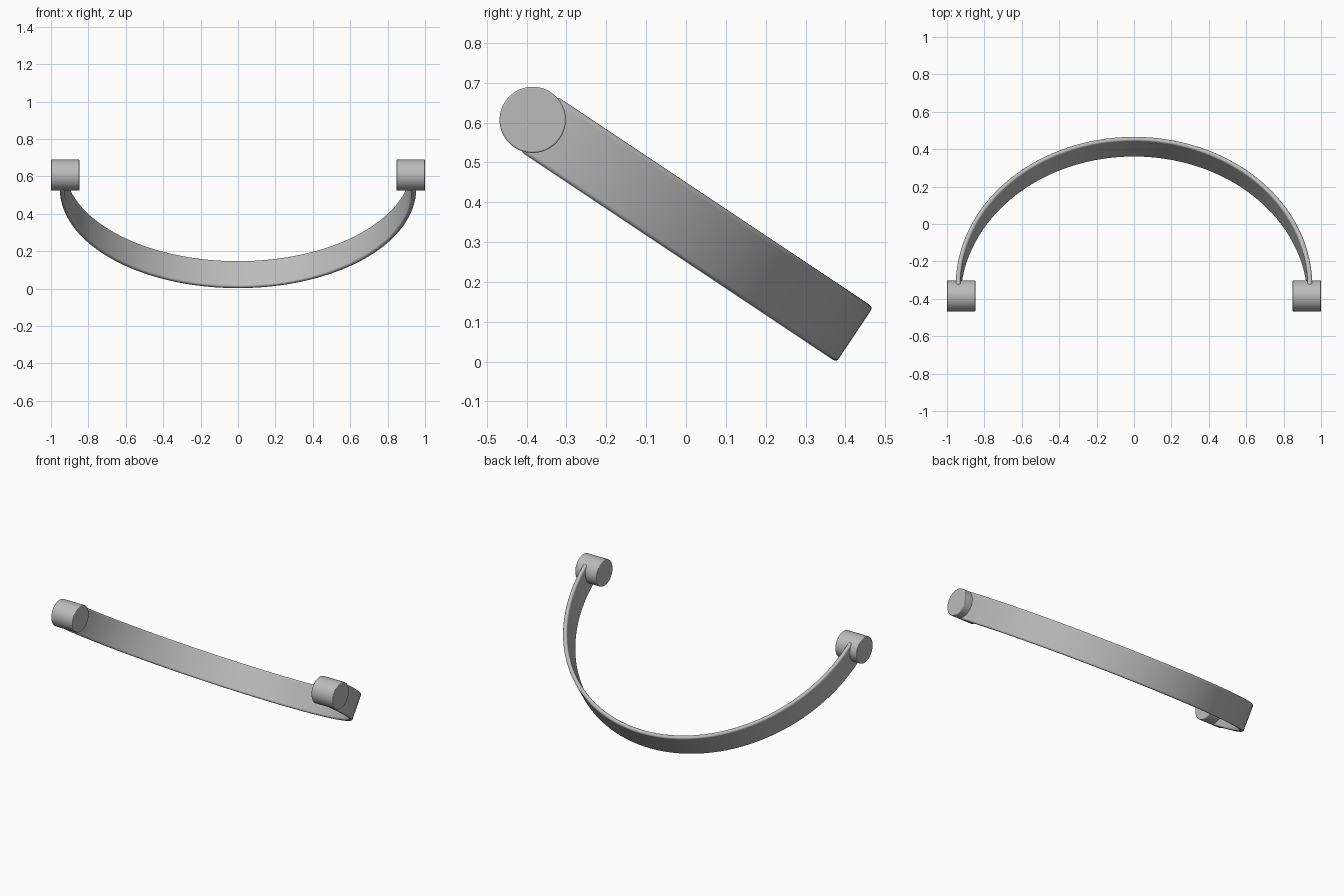
import bpy, bmesh, math
from mathutils import Matrix, Vector

cube = bpy.data.objects.get("Cube")
if cube:
    bpy.data.objects.remove(cube, do_unlink=True)

PIVOT = Vector((0, -0.385, 0.607))
TILT = math.radians(33.7)
RADIUS, THICK, HALF_WIDTH, OFFSET = 0.953, 0.025, 0.083, 0.019
STEPS = 96

grey = bpy.data.materials.new("plain grey")
grey.use_nodes = True
colour = (0.5, 0.5, 0.5, 1)
grey.diffuse_color = colour
grey.node_tree.nodes["Principled BSDF"].inputs["Base Color"].default_value = colour


def finish(name, bm, bevel, segments):
    """Turn a bmesh into a smooth object with rounded edges."""
    bmesh.ops.recalc_face_normals(bm, faces=bm.faces)
    mesh = bpy.data.meshes.new(name)
    bm.to_mesh(mesh)
    bm.free()
    mesh.materials.append(grey)
    obj = bpy.data.objects.new(name, mesh)
    bpy.context.collection.objects.link(obj)
    mod = obj.modifiers.new("rounded edges", 'BEVEL')
    mod.width, mod.segments = bevel, segments
    mod.limit_method, mod.angle_limit = 'ANGLE', math.radians(40)
    bpy.ops.object.select_all(action='DESELECT')
    obj.select_set(True)
    bpy.context.view_layer.objects.active = obj
    bpy.ops.object.shade_smooth_by_angle(angle=math.radians(35))
    return obj


# Half-ring band: a rectangle swept through half a turn
bm = bmesh.new()
rings = []
for i in range(STEPS + 1):
    a = math.pi * i / STEPS
    ring = [bm.verts.new((r * math.cos(a), OFFSET + r * math.sin(a), w))
            for r, w in ((RADIUS, -HALF_WIDTH), (RADIUS, HALF_WIDTH),
                         (RADIUS - THICK, HALF_WIDTH), (RADIUS - THICK, -HALF_WIDTH))]
    rings.append(ring)
for one, two in zip(rings, rings[1:]):
    for k in range(4):
        n = (k + 1) % 4
        bm.faces.new((one[k], one[n], two[n], two[k]))
bm.faces.new(rings[0])
bm.faces.new(rings[-1])
band = finish("handle_band", bm, 0.01, 4)
band.location = PIVOT
band.rotation_euler = (-TILT, 0, 0)

# Pivot cylinders at both ends of the band
for side, name in ((1, "left_pivot"), (-1, "right_pivot")):
    bm = bmesh.new()
    bmesh.ops.create_cone(bm, cap_ends=True, segments=64, radius1=0.083,
                          radius2=0.083, depth=0.152,
                          matrix=Matrix.Rotation(math.pi / 2, 4, 'Y'))
    pivot = finish(name, bm, 0.004, 3)
    pivot.location = PIVOT + Vector((side * 0.924, 0, 0))
